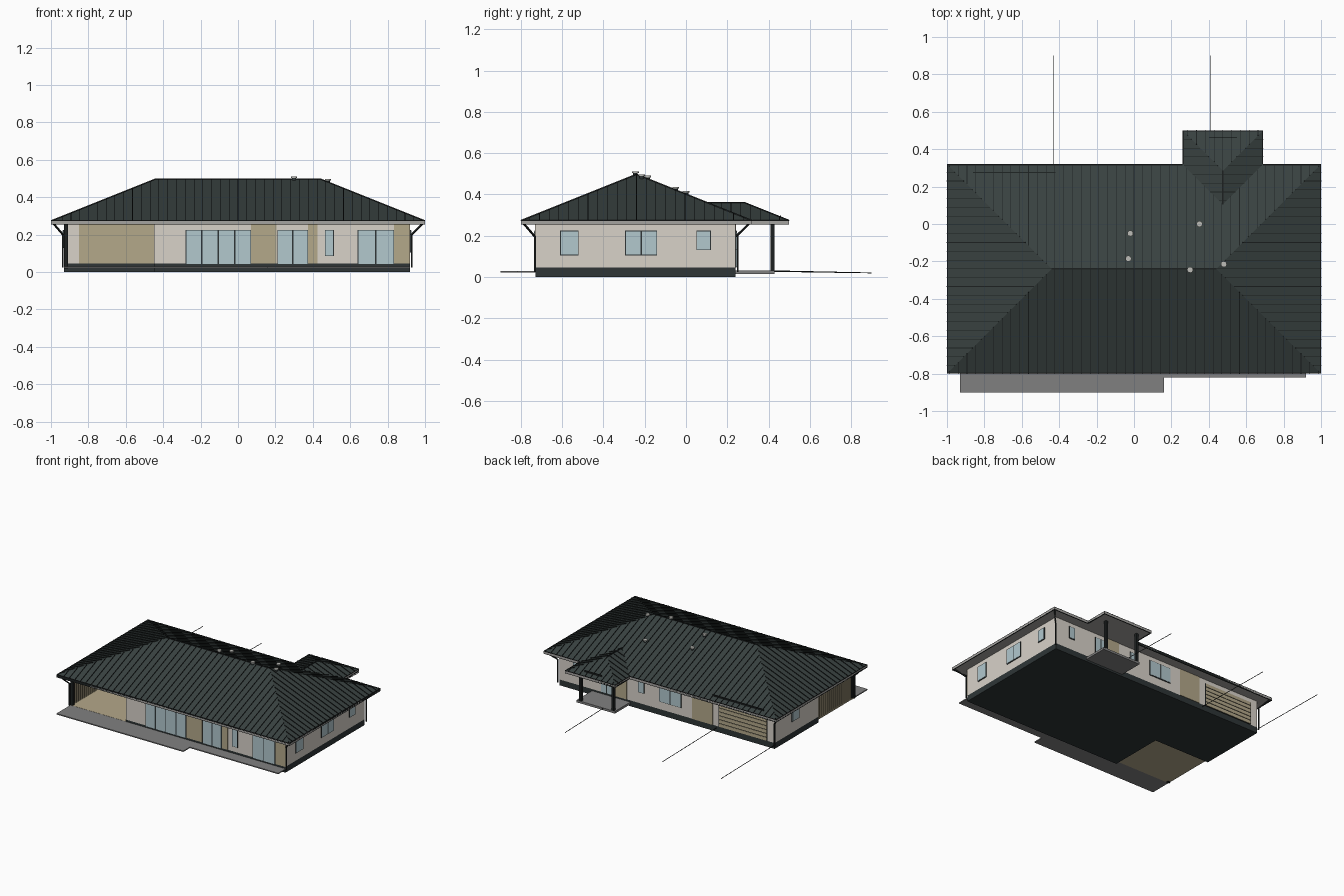
import bpy, bmesh
from mathutils import Vector

cube = bpy.data.objects.get("Cube")
if cube:
    bpy.data.objects.remove(cube, do_unlink=True)


def material(name, srgb):
    col = [(c / 255 / 12.92) if c < 11 else ((c / 255 + 0.055) / 1.055) ** 2.4 for c in srgb] + [1]
    m = bpy.data.materials.new(name)
    m.use_nodes = True
    m.diffuse_color = col
    m.node_tree.nodes["Principled BSDF"].inputs["Base Color"].default_value = col
    return m


WALL = material("pale render", (216, 210, 201))
TAN = material("tan cladding", (180, 168, 138))
ROOF = material("dark slate roof", (56, 65, 64))
TRIM = material("black trim", (28, 32, 32))
BASE = material("dark plinth", (46, 53, 54))
GLASS = material("blue grey glass", (178, 200, 206))
PAVE = material("grey paving", (128, 128, 128))
SOFFIT = material("soffit grey", (165, 163, 160))
METAL = material("vent metal", (190, 190, 185))


def finish(name, bm, *mats):
    mesh = bpy.data.meshes.new(name)
    bmesh.ops.recalc_face_normals(bm, faces=bm.faces)
    bm.to_mesh(mesh)
    bm.free()
    for m in mats:
        mesh.materials.append(m)
    ob = bpy.data.objects.new(name, mesh)
    bpy.context.collection.objects.link(ob)
    return ob


def add_box(bm, x0, x1, y0, y1, z0, z1):
    vs = bmesh.ops.create_cube(bm, size=1)["verts"]
    for v in vs:
        v.co = (x1 if v.co.x > 0 else x0, y1 if v.co.y > 0 else y0, z1 if v.co.z > 0 else z0)


def box(name, mat, *dims):
    bm = bmesh.new()
    add_box(bm, *dims)
    return finish(name, bm, mat)


def prism(name, mat, outline, z0, z1):
    bm = bmesh.new()
    face = bm.faces.new([bm.verts.new((x, y, z0)) for x, y in outline])
    top = bmesh.ops.extrude_face_region(bm, geom=[face])["geom"]
    bmesh.ops.translate(bm, vec=(0, 0, z1 - z0), verts=[g for g in top if isinstance(g, bmesh.types.BMVert)])
    return finish(name, bm, mat)


def bars(name, mat, lines, w, h):
    """Rectangular bars along point pairs, raised by h."""
    bm = bmesh.new()
    for p, q in lines:
        p, q = Vector(p), Vector(q)
        d = (q - p).normalized()
        side = d.cross((0, 0, 1)) if abs(d.z) < 0.99 else Vector((1, 0, 0))
        side = side.normalized() * w / 2
        up = side.cross(d).normalized() * h
        a, b = [[bm.verts.new(e + o) for o in (-side, side, side + up, up - side)] for e in (p, q)]
        bm.faces.new(a)
        bm.faces.new(b)
        for i in range(4):
            j = (i + 1) % 4
            bm.faces.new((a[i], a[j], b[j], b[i]))
    return finish(name, bm, mat)


# Main dimensions
X0, X1, Y0, Y1 = -0.93, 0.92, -0.73, 0.24
NX, NY = -0.45, -0.30             # covered terrace corner
EAVE, K, PITCH = 0.272, 0.4, 0.047
FLOOR, TOP = 0.045, 0.257

# Plinth and walls share an L-shaped outline
plan = [(X0, Y1), (X1, Y1), (X1, Y0), (NX, Y0), (NX, NY), (X0, NY)]
prism("plinth", BASE, plan, 0, FLOOR)
prism("walls", WALL, plan, FLOOR, TOP)

# Wall plates: side, and offset outwards
PLANES = {"front": (1, Y0, -1), "back": (1, Y1, 1), "right": (0, X1, 1),
          "left": (0, X0, -1), "terrace": (1, NY, -1)}


def add_plate(bm, side, a0, a1, z0, z1, depth):
    axis, pos, sign = PLANES[side]
    lo, hi = sorted((pos, pos + sign * depth))
    if axis:
        add_box(bm, a0, a1, lo, hi, z0, z1)
    else:
        add_box(bm, lo, hi, a0, a1, z0, z1)


def plate(name, mat, side, a0, a1, z0, z1, depth=0.003):
    bm = bmesh.new()
    add_plate(bm, side, a0, a1, z0, z1, depth)
    finish(name, bm, mat)


def window(name, side, a0, a1, z0, z1, panes=1):
    plate(name + "_frame", BASE, side, a0, a1, z0, z1, 0.005)
    bm = bmesh.new()
    step, g = (a1 - a0) / panes, 0.004
    for i in range(panes):
        add_plate(bm, side, a0 + i * step + g, a0 + (i + 1) * step - g, z0 + g, z1 - g, 0.007)
    finish(name + "_glass", bm, GLASS)


for side, a0, a1 in (("front", 0.07, 0.205), ("front", 0.375, 0.425), ("front", 0.835, X1),
                     ("terrace", -0.85, NX), ("back", -0.40, -0.22), ("back", 0.34, 0.46)):
    plate(side + "_cladding", TAN, side, a0, a1, FLOOR, TOP)

window("living_doors", "front", -0.28, 0.07, 0.04, 0.225, 4)
window("dining_doors", "front", 0.21, 0.375, 0.04, 0.225, 2)
window("narrow_window", "front", 0.465, 0.512, 0.085, 0.225)
window("bedroom_doors", "front", 0.64, 0.835, 0.04, 0.225, 2)
window("side_window_front", "right", -0.61, -0.52, 0.105, 0.225)
window("side_window_middle", "right", -0.295, -0.14, 0.105, 0.225, 2)
window("side_window_back", "right", 0.05, 0.12, 0.13, 0.225)
window("garage_side_window", "left", -0.06, 0.03, 0.13, 0.225)
window("kitchen_window", "back", -0.13, 0.06, 0.105, 0.225, 2)
window("hall_window", "back", 0.19, 0.24, 0.13, 0.225)
window("bath_window", "back", 0.75, 0.80, 0.13, 0.225)
window("entrance_door", "back", 0.46, 0.56, FLOOR, 0.225, 2)

# Garage door with slatted panels
plate("garage_door_gaps", TRIM, "back", -0.87, -0.45, FLOOR, 0.225, 0.004)
bm = bmesh.new()
for i in range(6):
    z = FLOOR + i * 0.03
    add_plate(bm, "back", -0.865, -0.455, z + 0.003, z + 0.028, 0.007)
finish("garage_door_panels", bm, TAN)

# Terrace paving, deck, corner post and slatted screen
prism("terrace_paving", PAVE, [(X0, Y0), (X0, -0.9), (0.16, -0.9), (0.16, -0.82), (X1, -0.82), (X1, Y0)], 0.022, 0.03)
box("terrace_deck", TAN, X0, NX, Y0, NY, 0.022, 0.031)
box("terrace_post", TRIM, X0, X0 + 0.022, Y0, Y0 + 0.022, 0.02, TOP)
bm = bmesh.new()
for i in range(17):
    y = Y0 + 0.03 + i * 0.024
    add_box(bm, X0, X0 + 0.012, y, y + 0.012, 0.03, TOP)
finish("terrace_screen", bm, TAN)

# Porch slab and posts
box("porch_slab", PAVE, 0.31, 0.64, Y1, 0.43, 0.015, 0.032)
for x in (0.33, 0.61):
    box("porch_post", TRIM, x - 0.01, x + 0.01, 0.41, 0.43, 0.03, TOP)

# Thin edging strips running out from the back
bars("path_edging", TRIM, [((x, y, 0.028), (x, 0.9, 0.018)) for x, y in ((X0, Y1), (-0.43, Y1), (0.41, 0.43))], 0.002, 0.004)


# Hipped roofs with one pitch throughout
def roof(name, pts, faces):
    bm = bmesh.new()
    vs = [bm.verts.new(p) for p in pts]
    for f in faces:
        bm.faces.new([vs[i] for i in f])
    ob = finish(name, bm, ROOF, SOFFIT)
    for p in ob.data.polygons:
        p.material_index = 1 if abs(p.normal.z) > 0.999 else 0


RX, RF, RB, RUN = 1.0, -0.8, 0.32, 0.56
RY, RZ = RF + RUN, EAVE + K * RUN
E = RX - RUN
roof("main_roof", [(-RX, RF, EAVE), (RX, RF, EAVE), (RX, RB, EAVE), (-RX, RB, EAVE), (-E, RY, RZ), (E, RY, RZ)],
     [(0, 1, 5, 4), (1, 2, 5), (2, 3, 4, 5), (3, 0, 4), (3, 2, 1, 0)])
box("main_soffit", SOFFIT, -RX, RX, RF, RB, TOP, EAVE)

PL, PR, PE, PRUN = 0.26, 0.69, 0.5, 0.215
PX, PZ = PL + PRUN, EAVE + K * PRUN
roof("porch_roof", [(PL, RB, EAVE), (PR, RB, EAVE), (PR, PE, EAVE), (PL, PE, EAVE),
                    (PX, RB - PRUN, PZ), (PX, PE - PRUN, PZ)],
     [(0, 4, 5, 3), (1, 2, 5, 4), (2, 3, 5), (0, 3, 2, 1)])
box("porch_soffit", SOFFIT, PL, PR, RB, PE, TOP, EAVE)

# Eave fascias
t = 0.006
bm = bmesh.new()
for a in ((-RX, RX, RF, RF + t), (-RX, PL, RB - t, RB), (PR, RX, RB - t, RB), (-RX, t - RX, RF, RB), (RX - t, RX, RF, RB),
          (PL, PR, PE - t, PE), (PL, PL + t, RB, PE), (PR - t, PR, RB, PE)):
    add_box(bm, *a, TOP - 0.003, EAVE + 0.004)
finish("fascias", bm, TRIM)


def up(d):
    return EAVE + K * d


# Standing seams on every slope
seams = []
for i in range(-21, 22):
    x = i * PITCH
    d = min(RX - abs(x), RUN)
    seams.append(((x, RF, EAVE), (x, RF + d, up(d))))
    s = max(0, PRUN - abs(x - PX))      # hidden below the porch roof
    seams.append(((x, RB - s, up(s)), (x, RB - d, up(d))))
for i in range(-11, 12):
    y = RY + i * PITCH
    d = RUN - abs(y - RY)
    for s in (-1, 1):
        seams.append(((s * RX, y, EAVE), (s * (RX - d), y, up(d))))
for i in range(1, 9):
    y = PE - i * PITCH
    d, d0 = min(PRUN, PE - y), max(0, RB - y)
    for s in (-1, 1):
        if d > d0:
            seams.append(((PX + s * (PRUN - d0), y, up(d0)), (PX + s * (PRUN - d), y, up(d))))
for i in range(-4, 5):
    x = PX + i * PITCH
    d = PRUN - abs(x - PX)
    seams.append(((x, PE, EAVE), (x, PE - d, up(d))))
bars("roof_seams", TRIM, seams, 0.003, 0.005)

# Ridge caps and snow guards
bars("ridge_caps", TRIM, [((-E, RY, RZ), (E, RY, RZ)), ((PX, RB - PRUN, PZ), (PX, PE - PRUN, PZ))], 0.008, 0.005)
bars("snow_guards", TRIM, [((-0.86, 0.275, up(0.045)), (-0.42, 0.275, up(0.045))),
                           ((0.40, 0.46, up(0.04)), (0.55, 0.46, up(0.04)))], 0.003, 0.012)

# Corner downpipes
pipes = []
for x, ex in ((X0 - 0.006, -0.99), (X1 + 0.008, 0.99)):
    for y, ey in ((Y0 - 0.006, RF + 0.01), (Y1 + 0.006, RB - 0.01)):
        pipes += [((ex, ey, 0.258), (x, y, 0.195)), ((x, y, 0.2), (x, y, 0.025))]
bars("downpipes", TRIM, pipes, 0.008, 0.008)

# Roof vents with caps
for x, y in ((-0.02, -0.05), (-0.03, -0.185), (0.35, 0.0), (0.30, -0.245), (0.48, -0.215)):
    z = up(min(RX - abs(x), y - RF, RB - y))
    for name, r, dz, h, m in (("vent_pipe", 0.011, 0, 0.03, BASE), ("vent_cap", 0.016, 0.013, 0.008, METAL)):
        bpy.ops.mesh.primitive_cylinder_add(vertices=16, radius=r, depth=h, location=(x, y, z + dz))
        ob = bpy.context.object
        ob.name = name
        ob.data.materials.append(m)
        bpy.ops.object.shade_smooth_by_angle()
